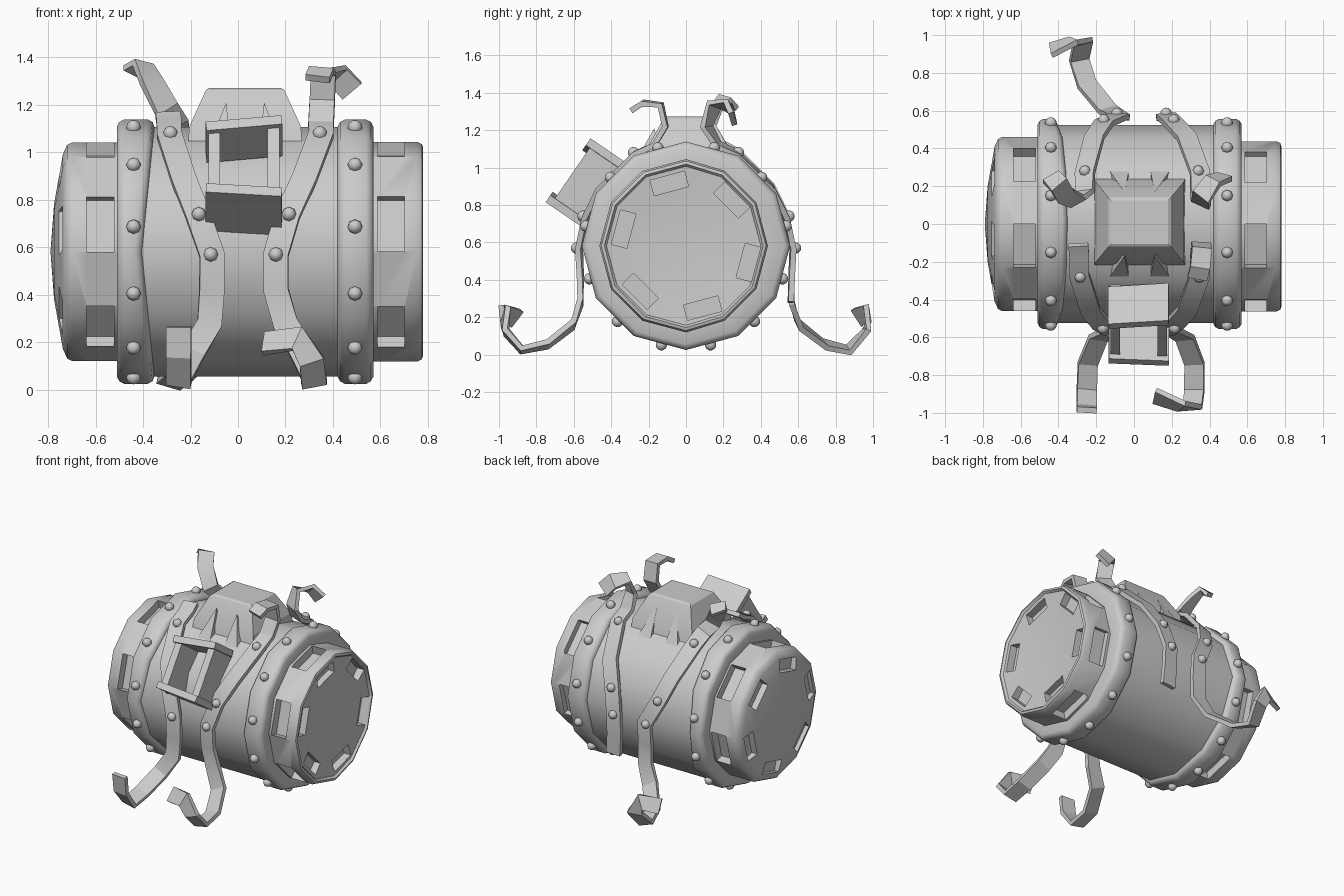
import bpy, bmesh, math
from math import cos, sin, radians, tau
from mathutils import Vector, Matrix

cube = bpy.data.objects.get("Cube")
if cube:
    bpy.data.objects.remove(cube, do_unlink=True)

GREY = (0.6, 0.6, 0.6, 1)
mat = bpy.data.materials.new("plain grey")
mat.use_nodes = True
mat.diffuse_color = GREY
mat.node_tree.nodes["Principled BSDF"].inputs["Base Color"].default_value = GREY

AXIS_Z = 0.582
SIDES = 12
X = Vector((1, 0, 0))


def polar(x, r, a):
    return Vector((x, r * cos(a), AXIS_Z + r * sin(a)))


def make(name, bm):
    bmesh.ops.recalc_face_normals(bm, faces=bm.faces)
    me = bpy.data.meshes.new(name)
    bm.to_mesh(me)
    bm.free()
    me.materials.append(mat)
    ob = bpy.data.objects.new(name, me)
    bpy.context.collection.objects.link(ob)
    return ob


def smooth(ob, angle=40):
    bpy.ops.object.select_all(action='DESELECT')
    ob.select_set(True)
    bpy.context.view_layer.objects.active = ob
    bpy.ops.object.shade_smooth_by_angle(angle=radians(angle))


def lathe(name, profile, closed=False):
    """Turn an (x, radius) profile around the barrel axis."""
    bm = bmesh.new()
    rows = []
    for x, r in profile:
        if r == 0:
            rows.append([bm.verts.new(polar(x, 0, 0))] * SIDES)
        else:
            rows.append([bm.verts.new(polar(x, r, tau * i / SIDES)) for i in range(SIDES)])
    pairs = list(zip(rows, rows[1:] + rows[:1])) if closed else list(zip(rows, rows[1:]))
    for a, b in pairs:
        for i in range(SIDES):
            j = (i + 1) % SIDES
            bm.faces.new(list(dict.fromkeys((a[i], a[j], b[j], b[i]))))
    return make(name, bm)


def add_box(bm, centre, size, u, v, n):
    """Box whose sides run along the axes u, v and n."""
    m = Matrix((u, v, n)).transposed().to_4x4()
    m.translation = centre
    bmesh.ops.create_cube(bm, size=1, matrix=m @ Matrix.Diagonal((*size, 1)))


# Barrel body
smooth(lathe("barrel_body", [(-0.46, 0), (-0.46, 0.525), (0.47, 0.525), (0.47, 0)]))


# End caps, dented at the back, with window recesses on the side and end
def end_cap(name, profile, mid, end, dent):
    cap = lathe(name, profile)
    for v in cap.data.vertices:
        if v.co.y > 0.2:
            v.co.y -= dent
    bm = bmesh.new()
    for k in range(6):
        a = radians(45 + 60 * k)
        out = Vector((0, cos(a), sin(a)))
        along = Vector((0, -sin(a), cos(a)))
        add_box(bm, polar(mid, 0.46, a), (0.115, 0.24, 0.15), X, along, out)
        add_box(bm, polar(end, 0.345, a), (0.13, 0.19, 0.085), X, along, out)
    cutter = make("window_cutter", bm)
    cutter.hide_render = True
    mod = cap.modifiers.new("windows", 'BOOLEAN')
    mod.operation = 'DIFFERENCE'
    mod.solver = 'EXACT'
    mod.object = cutter
    bpy.context.view_layer.objects.active = cap
    bpy.ops.object.modifier_apply(modifier=mod.name)
    bpy.data.objects.remove(cutter, do_unlink=True)
    smooth(cap)


end_cap("left_end_cap", [(0.45, 0), (0.45, 0.463), (0.755, 0.463), (0.775, 0.453),
                         (0.78, 0.437), (0.765, 0.425), (0.73, 0)], 0.645, 0.775, 0.025)
end_cap("right_end_cap", [(-0.45, 0), (-0.45, 0.46), (-0.70, 0.46), (-0.72, 0.45),
                          (-0.738, 0.41), (-0.775, 0.2), (-0.79, 0)], -0.58, -0.775, 0)


# Hoops, the right one flaring wider at top and bottom
def hoop(name, x0, x1, flare):
    half = [(0, 0.43), (0, 0.527), (0.01, 0.546), (0.03, 0.557)]
    profile = [(x0 + d, r) for d, r in half] + [(x1 - d, r) for d, r in reversed(half)]
    ob = lathe(name, profile, closed=True)
    for v in ob.data.vertices:
        if v.co.x > (x0 + x1) / 2:
            v.co.x += flare * abs(v.co.z - AXIS_Z) / 0.55
    smooth(ob)


hoop("left_hoop", 0.42, 0.57, 0)
hoop("right_hoop", -0.51, -0.405, 0.055)


# Rivets
def rivets(name, spots):
    bm = bmesh.new()
    for p in spots:
        out = Vector((0, p.y, p.z - AXIS_Z)).normalized()
        m = Matrix.Translation(p) @ out.to_track_quat('Z', 'Y').to_matrix().to_4x4()
        bmesh.ops.create_uvsphere(bm, u_segments=8, v_segments=6, radius=0.031, matrix=m)
    smooth(make(name, bm), 60)


angles = [radians(15 + 30 * k) for k in range(12)]
for name, x in (("left_hoop_rivets", 0.493), ("right_hoop_rivets", -0.44)):
    rivets(name, [polar(x, 0.545, a - radians(4) * cos(a)) for a in angles])


# Metal straps with curled ends
def strap(name, path, width=0.105, thick=0.03):
    pts = [Vector(p) for p in path]
    bm = bmesh.new()
    rings, w = [], X
    for i, p in enumerate(pts):
        a, b = pts[max(i - 1, 0)], pts[min(i + 1, len(pts) - 1)]
        t = (b - a).normalized()
        ref = (X * 0.5 + w).normalized()
        w = (ref - ref.dot(t) * t).normalized()
        n = t.cross(w)
        rings.append([bm.verts.new(p + w * width / 2 * s + n * thick / 2 * q)
                      for s, q in ((-1, -1), (1, -1), (1, 1), (-1, 1))])
    for r, s in zip(rings, rings[1:]):
        for k in range(4):
            bm.faces.new((r[k], r[k - 1], s[k - 1], s[k]))
    bm.faces.new(rings[0])
    bm.faces.new(rings[-1])
    smooth(make(name, bm), 25)


def run(side, x_top, x_mid, x_low):
    """Part of a strap lying on the barrel, from the top downwards."""
    return [(x_top, side * 0.17, 1.12), (x_top, side * 0.27, 1.075),
            ((x_top + x_mid) / 2, side * 0.46, 0.89), (x_mid, side * 0.535, 0.74),
            (x_low, side * 0.572, 0.57), (x_low, side * 0.565, 0.42)]


strap("front_right_strap", [(-0.295, -0.11, 1.16)] + run(-1, -0.29, -0.17, -0.11) +
      [(-0.12, -0.565, 0.28), (-0.19, -0.605, 0.16), (-0.245, -0.74, 0.055),
       (-0.25, -0.88, 0.025), (-0.25, -0.97, 0.14), (-0.25, -0.985, 0.265)])
strap("front_left_strap", [(0.335, -0.285, 1.31), (0.35, -0.23, 1.345), (0.36, -0.135, 1.335),
                           (0.355, -0.11, 1.22)] + run(-1, 0.35, 0.21, 0.16) +
      [(0.2, -0.565, 0.28), (0.27, -0.605, 0.16), (0.32, -0.74, 0.055),
       (0.32, -0.88, 0.025), (0.31, -0.965, 0.12), (0.25, -0.965, 0.215), (0.11, -0.91, 0.195)])
strap("back_right_strap", [(-0.44, 0.25, 1.335), (-0.4, 0.21, 1.37), (-0.365, 0.15, 1.3),
                           (-0.3, 0.12, 1.18)] + run(1, -0.26, -0.16, -0.075) +
      [(-0.075, 0.565, 0.28), (-0.14, 0.605, 0.16), (-0.25, 0.74, 0.055),
       (-0.29, 0.87, 0.025), (-0.27, 0.965, 0.13), (-0.32, 0.97, 0.22), (-0.44, 0.92, 0.2)])
strap("back_left_strap", [(0.48, 0.25, 1.26), (0.42, 0.23, 1.325), (0.36, 0.15, 1.335),
                          (0.355, 0.11, 1.22)] + run(1, 0.35, 0.21, 0.17) +
      [(0.18, 0.56, 0.28)])

for name, side, xs in (("front_strap_rivets", -1, (-0.285, -0.165, -0.115, 0.345, 0.215, 0.16)),
                       ("back_strap_rivets", 1, (-0.26, -0.16, -0.09, 0.34, 0.21, 0.17))):
    rivets(name, [Vector((x, side * y, z)) for x, (y, z) in
                  zip(xs, ((0.28, 1.08), (0.55, 0.74), (0.585, 0.57)) * 2)])


# Filler hopper on top: a flared frustum
bm = bmesh.new()
prev = None
for half_x, half_y, z in ((0.245, 0.24, 0.98), (0.235, 0.215, 1.11), (0.165, 0.13, 1.263),
                          (0.15, 0.115, 1.272)):
    ring = [bm.verts.new((0.03 + s * half_x, 0.01 + q * half_y, z))
            for s, q in ((-1, -1), (1, -1), (1, 1), (-1, 1))]
    if prev:
        for k in range(4):
            bm.faces.new((prev[k - 1], prev[k], ring[k], ring[k - 1]))
    else:
        bm.faces.new(ring)
    prev = ring
bm.faces.new(prev)
smooth(make("top_hopper", bm), 20)

# Pointed buttresses in front of and behind the hopper, splayed at the feet
bm = bmesh.new()
for side in (-1, 1):
    for splay in (-1, 1):
        peak = bm.verts.new((0.03 + splay * 0.08, side * 0.17, 1.21))
        feet = [bm.verts.new((0.03 + splay * 0.11 + dx, side * y, 1.0)) for dx, y in
                ((-0.055, 0.29), (0.055, 0.29), (0.05, 0.12), (-0.05, 0.12))]
        bm.faces.new(feet)
        for k in range(4):
            bm.faces.new((feet[k - 1], feet[k], peak))
make("hopper_buttresses", bm)

# Tilted open box on the front, its plates slightly askew
up = Vector((0, 0.565, 0.825))
out = Vector((0, -0.825, 0.565))
mid = Vector((0.025, -0.542, 0.925))
for name, u, v, n, roll, size in (
        ("box_top_plate", 0, 0.17, -0.015, 6, (0.32, 0.045, 0.24)),
        ("box_bottom_plate", 0, -0.175, -0.035, -4, (0.32, 0.045, 0.29)),
        ("box_left_wall", 0.125, 0, -0.06, 0, (0.05, 0.33, 0.28)),
        ("box_right_wall", -0.125, 0, -0.06, 0, (0.05, 0.33, 0.28))):
    turn = Matrix.Rotation(radians(roll), 3, out)
    bm = bmesh.new()
    add_box(bm, mid + X * u + up * v + out * n, size, turn @ X, turn @ up, out)
    make(name, bm)
